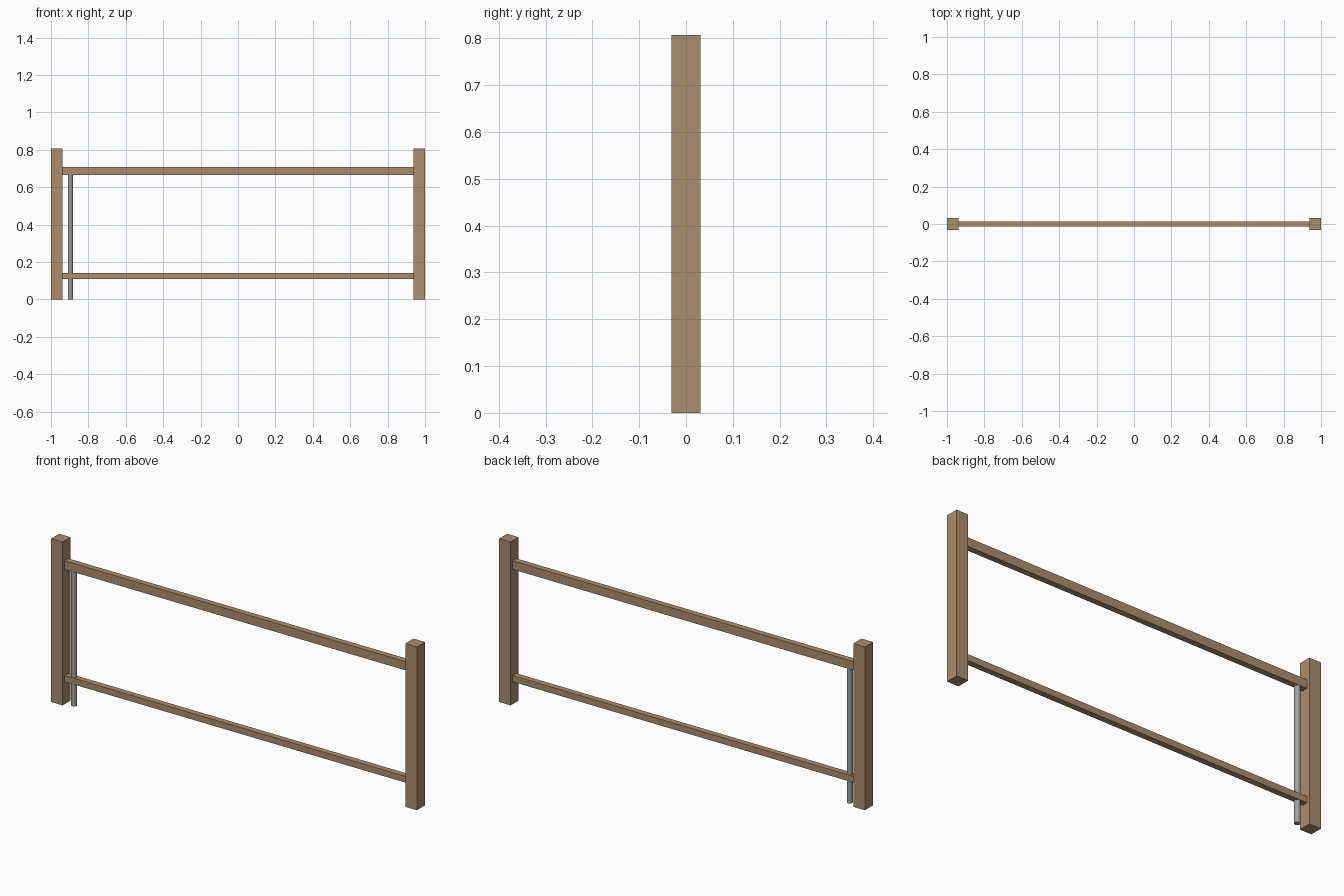
import bpy

if "Cube" in bpy.data.objects:
    bpy.data.objects.remove(bpy.data.objects["Cube"])


def material(name, rgb):
    m = bpy.data.materials.new(name)
    m.diffuse_color = (*rgb, 1)
    m.use_nodes = True
    m.node_tree.nodes["Principled BSDF"].inputs["Base Color"].default_value = m.diffuse_color
    return m


WOOD = material("wood", (0.41, 0.27, 0.155))
METAL = material("grey metal", (0.36, 0.36, 0.33))


def box(name, x0, x1, half_depth, z0, z1):
    bpy.ops.mesh.primitive_cube_add(size=1, location=((x0 + x1) / 2, 0, (z0 + z1) / 2))
    ob = bpy.context.object
    ob.name = name
    ob.scale = (x1 - x0, 2 * half_depth, z1 - z0)
    bpy.ops.object.transform_apply(location=False, rotation=False, scale=True)
    ob.data.materials.append(WOOD)


# Square end posts
box("left_post", -1, -0.937, 0.0315, 0, 0.807)
box("right_post", 0.937, 1, 0.0315, 0, 0.807)

# Horizontal rails between the posts
box("top_rail", -0.937, 0.937, 0.0145, 0.665, 0.708)
box("bottom_rail", -0.937, 0.937, 0.0145, 0.11, 0.141)

# Upright drop rod beside the left post
rod_height = 0.69
bpy.ops.mesh.primitive_cylinder_add(vertices=12, radius=0.0138, depth=rod_height,
                                    location=(-0.896, 0, rod_height / 2))
rod = bpy.context.object
rod.name = "drop_rod"
rod.data.materials.append(METAL)
